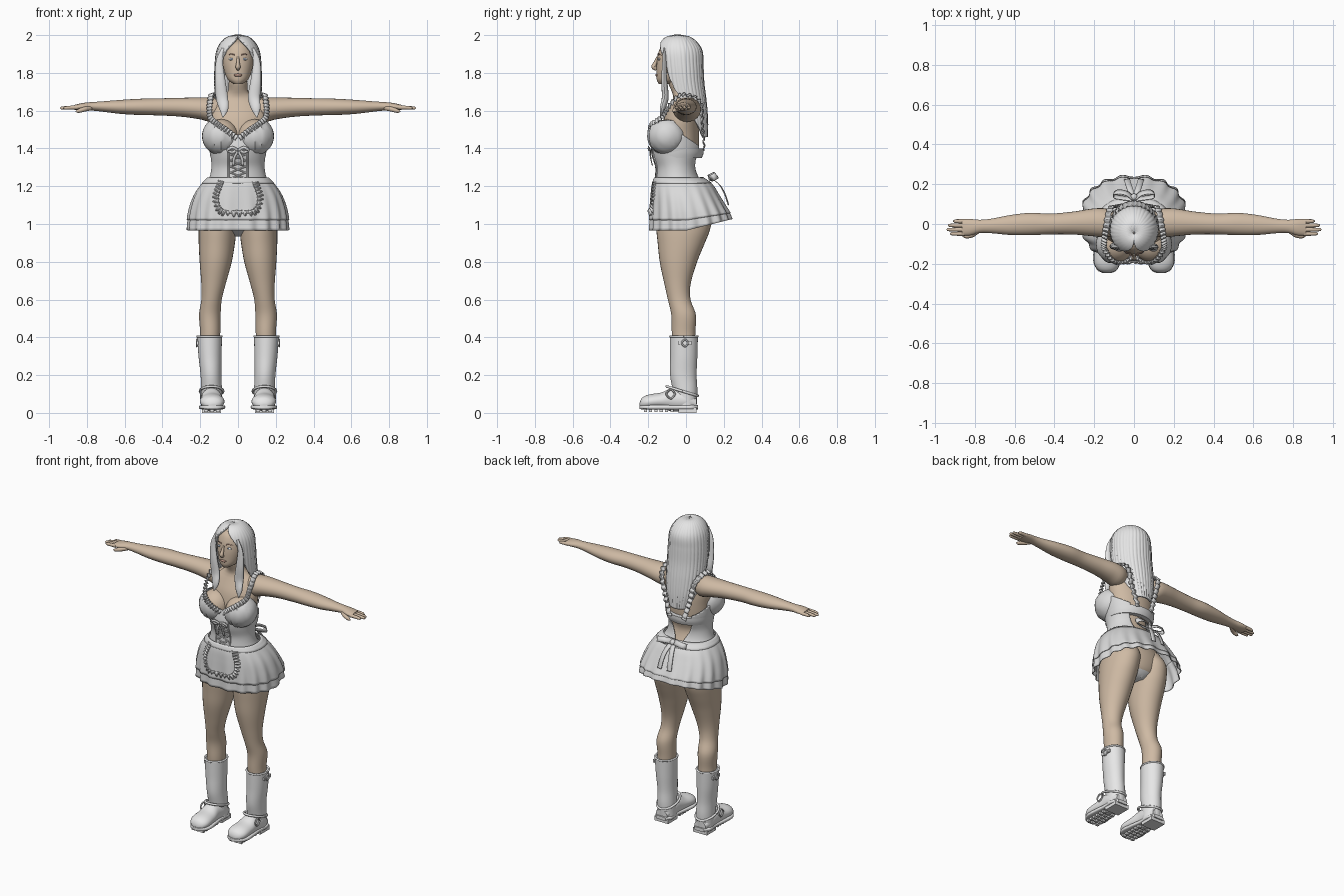
import bpy, bmesh, math
from math import cos, sin, pi
from mathutils import Vector

if "Cube" in bpy.data.objects:
    bpy.data.objects.remove(bpy.data.objects["Cube"])
built = []


def material(name, rgb):
    m = bpy.data.materials.new(name)
    m.use_nodes = True
    m.diffuse_color = (*rgb, 1)
    m.node_tree.nodes["Principled BSDF"].inputs["Base Color"].default_value = (*rgb, 1)
    return m


SKIN = material("skin", (.62, .49, .37))
CLOTH = material("cloth", (.7, .7, .7))
HAIRC = material("hair", (.78, .78, .78))
LEATHER = material("boot leather", (.8, .8, .8))
LIP = material("lips", (.45, .28, .22))
IRIS = material("iris", (.2, .27, .38))


# Shared builders
def finish(name, bm, mat, mirror=False, thick=0, cut=None):
    if cut:
        geom = bm.verts[:] + bm.edges[:] + bm.faces[:]
        bmesh.ops.bisect_plane(bm, geom=geom, plane_co=cut[0], plane_no=cut[1], clear_outer=True)
    bmesh.ops.recalc_face_normals(bm, faces=bm.faces)
    me = bpy.data.meshes.new(name)
    bm.to_mesh(me)
    bm.free()
    me.materials.append(mat)
    ob = bpy.data.objects.new(name, me)
    bpy.context.scene.collection.objects.link(ob)
    if thick:
        sol = ob.modifiers.new("thickness", 'SOLIDIFY')
        sol.thickness, sol.offset = thick, 0
    if mirror:
        ob.modifiers.new("mirror", 'MIRROR').use_mirror_merge = False
    built.append(ob)
    return ob


def grid(name, fn, nu, nv, mat, closed=False, cap=False, **opts):
    """Surface from fn(u, v), both running from 0 to 1."""
    bm = bmesh.new()
    cols = nu if closed else nu + 1
    rings = [[bm.verts.new(fn(i / nu, j / nv)) for i in range(cols)] for j in range(nv + 1)]
    for low, high in zip(rings, rings[1:]):
        for i in range(nu):
            k = (i + 1) % cols
            bm.faces.new((low[i], low[k], high[k], high[i]))
    if cap:
        bm.faces.new(rings[0])
        bm.faces.new(rings[-1])
    return finish(name, bm, mat, **opts)


def section(rows, h):
    """Smoothly interpolate the columns of rows at h (first column, ascending)."""
    last = len(rows) - 1
    i = 0
    while i < last - 1 and rows[i + 1][0] <= h:
        i += 1

    def slope(k):
        a, b = rows[max(k - 1, 0)], rows[min(k + 1, last)]
        return [(w - v) / (b[0] - a[0]) for v, w in zip(a[1:], b[1:])]
    p, q = rows[i], rows[i + 1]
    d = q[0] - p[0]
    t = (h - p[0]) / d
    s = t * t * (3 - 2 * t)
    return [v + (w - v) * s + d * (m * t * (1 - t) ** 2 - n * t * t * (1 - t))
            for v, w, m, n in zip(p[1:], q[1:], slope(i), slope(i + 1))]


def loft(name, rows, mat, axis='z', n=32, steps=28, sq=1, start=-pi / 2, ripple=(0, 0), **opts):
    """Elliptical rows (h, cu, cv, ru, rv[, gap angle]) along an axis."""
    gapped = len(rows[0]) > 5

    def fn(u, v):
        h = rows[0][0] + v * (rows[-1][0] - rows[0][0])
        cu, cv, ru, rv, *gap = section(rows, h)
        g = max(gap[0], 0) if gapped else 0
        a = start + g + u * 2 * (pi - g)
        k = 1 + ripple[0] * cos(ripple[1] * a)
        x = cu + max(ru, .002) * k * math.copysign(abs(cos(a)) ** sq, cos(a))
        y = cv + max(rv, .002) * k * math.copysign(abs(sin(a)) ** sq, sin(a))
        return {'z': (x, y, h), 'x': (h, x, y), 'y': (x, h, y)}[axis]
    return grid(name, fn, n, steps, mat, closed=not gapped, cap=not gapped, **opts)


def along(path, v):
    rows = [(i, *p) for i, p in enumerate(path)]
    end = len(path) - 1
    at = lambda t: section(rows, min(max(t, 0), end))
    here = at(v * end)
    tangent = Vector(at(v * end + .02)[:3]) - Vector(at(v * end - .02)[:3])
    return here, tangent.normalized()


def tube(name, path, mat, ref=(.1, 1, .2), n=10, flat=1, **opts):
    """Round or flattened tube through points (x, y, z, radius)."""
    def fn(u, v):
        p, tan = along(path, v)
        side = tan.cross(Vector(ref)).normalized()
        up = side.cross(tan)
        a = u * 2 * pi
        return Vector(p[:3]) + p[3] * (side * cos(a) + up * sin(a) * flat)
    return grid(name, fn, n, 6 * len(path), mat, closed=True, cap=True, **opts)


def ruffle(name, path, centre, width, mat, amp=0, waves=0, **opts):
    """Ribbon facing away from a centre, optionally wavy."""
    def fn(u, v):
        p, tan = along(path, v)
        p = Vector(p)
        out = (p - Vector(centre)).normalized()
        across = tan.cross(out).normalized()
        return p + across * width * (u - .5) + out * amp * sin(waves * 2 * pi * v)
    return grid(name, fn, 2, max(24, waves * 8), mat, thick=.004, **opts)


def blob(name, centre, radii, mat, **opts):
    bm = bmesh.new()
    bmesh.ops.create_uvsphere(bm, u_segments=32, v_segments=20, radius=1)
    for v in bm.verts:
        v.co = Vector(c + r * k for c, r, k in zip(centre, radii, v.co))
    return finish(name, bm, mat, **opts)


def box(name, centre, size, mat, **opts):
    bm = bmesh.new()
    bmesh.ops.create_cube(bm, size=1)
    for v in bm.verts:
        v.co = Vector(c + s * k for c, s, k in zip(centre, size, v.co))
    return finish(name, bm, mat, **opts)


# Body
torso = loft("torso", [(.935, 0, 0, .05, .06), (.98, 0, -.01, .15, .115), (1.08, 0, -.01, .2, .13),
    (1.18, 0, -.03, .165, .115), (1.29, 0, -.05, .125, .09), (1.38, 0, -.035, .135, .1),
    (1.48, 0, -.03, .145, .1), (1.56, 0, -.025, .155, .09), (1.63, 0, -.015, .135, .068),
    (1.67, 0, -.015, .085, .052), (1.7, 0, -.025, .054, .05), (1.75, 0, -.045, .049, .05),
    (1.8, 0, -.05, .045, .045)], SKIN, steps=50)
torso.data.materials.append(CLOTH)
for f in torso.data.polygons:
    f.material_index = int(f.center.z < .97)
loft("legs", [(.36, .15, -.01, .053, .06), (.42, .147, -.013, .053, .062), (.52, .149, -.013, .057, .065),
    (.6, .14, -.036, .054, .06), (.68, .13, -.045, .064, .069), (.8, .118, -.04, .085, .099),
    (.9, .112, -.025, .096, .125), (.97, .108, -.015, .1, .142), (1.05, .1, -.01, .1, .148),
    (1.12, .09, -.02, .08, .12)], SKIN, steps=44, mirror=True)
loft("arms", [(.08, 0, 1.61, .05, .05), (.14, .005, 1.605, .072, .065), (.2, .008, 1.612, .07, .058),
    (.3, .005, 1.618, .058, .05), (.42, 0, 1.62, .052, .045), (.52, 0, 1.62, .056, .043),
    (.62, -.005, 1.62, .05, .037), (.72, -.01, 1.622, .036, .027), (.78, -.012, 1.623, .033, .022),
    (.82, -.016, 1.621, .041, .02), (.865, -.017, 1.617, .041, .014)], SKIN, axis='x', n=24, steps=44, mirror=True)
for finger, y, tip in (("index", -.049, .925), ("middle", -.028, .942), ("ring", -.007, .935), ("little", .014, .91)):
    tube(finger + "_fingers", [(.85, y, 1.617, .011), (.89, y, 1.616, .01), (tip - .01, y, 1.614, .008),
         (tip, y, 1.613, .002)], SKIN, mirror=True)
tube("thumbs", [(.78, -.03, 1.615, .014), (.815, -.055, 1.607, .013), (.845, -.062, 1.598, .01),
     (.86, -.063, 1.595, .002)], SKIN, ref=(0, .1, 1), mirror=True)
blob("breasts", (.088, -.098, 1.463), (.091, .094, .092), SKIN, mirror=True)

# Head and face
loft("head", [(1.74, 0, -.11, .022, .033), (1.76, 0, -.096, .05, .058), (1.8, 0, -.08, .07, .076),
    (1.86, 0, -.065, .082, .089), (1.92, 0, -.052, .08, .09), (1.96, 0, -.045, .06, .07),
    (1.985, 0, -.045, .01, .01)], SKIN)
tube("nose", [(0, -.15, 1.885, .006), (0, -.162, 1.855, .009), (0, -.17, 1.832, .013),
     (0, -.155, 1.818, .008)], SKIN, ref=(1, 0, 0))
blob("lips", (0, -.153, 1.788), (.022, .009, .008), LIP)
blob("eyes", (.034, -.141, 1.873), (.016, .007, .007), HAIRC, mirror=True)
blob("irises", (.034, -.146, 1.873), (.006, .004, .006), IRIS, mirror=True)
tube("eyebrows", [(.016, -.148, 1.894, .003), (.034, -.146, 1.9, .003), (.056, -.13, 1.894, .001)], LIP, mirror=True)

# Hair: shell open at the face, with two front locks
loft("hair", [(1.46, 0, .04, .07, .07, 2.3), (1.55, 0, .025, .1, .085, 1.8), (1.65, 0, 0, .115, .102, 1.4),
    (1.75, 0, -.02, .118, .11, 1.05), (1.85, 0, -.03, .116, .115, .85), (1.92, 0, -.035, .106, .114, .6),
    (1.965, 0, -.04, .08, .088, .25), (1.99, 0, -.042, .045, .05, 0), (1.998, 0, -.045, .005, .005, 0)],
    HAIRC, n=120, steps=54, ripple=(.014, 34), thick=.013)
for side, tip in ((1, .1), (-1, .08)):
    tube("left_lock" if side > 0 else "right_lock", [(side * .075, -.115, 1.93, .012), (side * .098, -.115, 1.86, .019),
         (side * .095, -.115, 1.76, .028), (side * .085, -.11, 1.67, .032), (side * (tip - .005), -.125, 1.61, .024),
         (side * tip, -.135, 1.565, .003)], HAIRC, flat=.55, n=14)

# Bodice with open back
BODICE = [(1.2, 0, -.03, .175, .135, .1), (1.24, 0, -.045, .15, .115, .2), (1.3, 0, -.05, .138, .107, .45),
          (1.36, 0, -.05, .142, .125, .6), (1.4, 0, -.045, .15, .135, .6), (1.47, 0, -.04, .157, .125, .6)]
loft("bodice", BODICE, CLOTH, n=64, start=pi / 2, thick=.006, cut=((0, 0, 1.46), (0, .68, 1)))
loft("back_band", [(1.35, 0, -.046, .144, .13), (1.375, 0, -.044, .149, .137), (1.4, 0, -.042, .152, .136)],
     CLOTH, n=64, steps=6)
cups = blob("cups", (.09, -.1, 1.465), (.098, .1, .098), CLOTH, mirror=True, thick=.005,
            cut=((0, 0, 1.455), (-.55, 0, .83)))
for v in cups.data.vertices:
    v.co.y -= .004 * sin(v.co.x * 220)
ruffle("neckline_straps", [(.008, -.168, 1.455), (.06, -.194, 1.495), (.11, -.18, 1.53), (.147, -.128, 1.565),
       (.15, -.088, 1.625), (.14, -.02, 1.685), (.12, .078, 1.645), (.09, .088, 1.52), (.05, .097, 1.39)],
       (.08, -.03, 1.5), .03, CLOTH, amp=.006, waves=30, mirror=True)


def front_y(z):
    cx, cy, rx, ry, gap = section(BODICE, z)
    return cy - ry - .006


for k in range(5):
    z = 1.24 + .032 * k
    tube("lacing", [(s * .04, front_y(z + .016 * (1 + s)) + .004, z + .016 * (1 + s), .004) for s in (-1, 0, 1)],
         CLOTH, mirror=True)
tube("lacing_edges", [(.05, front_y(z) + .01, z, .005) for z in (1.23, 1.3, 1.36, 1.42)], CLOTH, mirror=True)
ruffle("front_bow", [(0, -.19, 1.39), (.03, -.2, 1.405), (.055, -.194, 1.39), (.03, -.186, 1.38), (0, -.19, 1.39),
       (.02, -.187, 1.35), (.025, -.178, 1.31)], (.03, -.1, 1.39), .014, CLOTH, mirror=True)

# Pleated skirt in two layers, apron over it
SKIRT = [(.965, 0, .025, .262, .216), (1.02, 0, .02, .258, .208), (1.08, 0, .01, .249, .194),
         (1.15, 0, -.005, .226, .175), (1.21, 0, -.02, .188, .154), (1.245, 0, -.038, .154, .124)]


def skirt_point(a, h, grow=0):
    cx, cy, rx, ry = section(SKIRT, h)
    t = (1.245 - h) / .28
    k = 1 + grow + .03 * t * cos(18 * a)
    x = cx + rx * k * math.copysign(abs(cos(a)) ** .85, cos(a))
    y = cy + ry * k * math.copysign(abs(sin(a)) ** .85, sin(a))
    return Vector((x, y, h + .06 * t * t * max(0, y / .24)))


def apron_point(s, v, grow=.03):
    return skirt_point(-pi / 2 + .45 * s, 1.24 - v * .185 * (1 - .3 * s ** 4), grow)


grid("skirt", lambda u, v: skirt_point(u * 2 * pi, 1.245 - .225 * v, .02), 180, 16, CLOTH, closed=True, thick=.005)
grid("underskirt", lambda u, v: skirt_point(u * 2 * pi + .1, 1.12 - .155 * v), 180, 10, CLOTH, closed=True, thick=.005)
grid("apron", lambda u, v: apron_point(2 * u - 1, v), 30, 16, CLOTH, thick=.006)
edge = [(-1, .1), (-1, .4), (-1, .75), (-.85, .97), (-.5, 1), (0, 1), (.5, 1), (.85, .97), (1, .75), (1, .4), (1, .1)]
ruffle("apron_frill", [apron_point(s, v, .04) for s, v in edge], (0, 0, 1.12), .035, CLOTH, amp=.005, waves=26)
grid("waistband", lambda u, v: skirt_point(u * 2 * pi, 1.245 - .03 * v, .035), 64, 3, CLOTH, closed=True, thick=.006)

# Bow at the back of the waist
ruffle("back_bow_loops", [(0, .125, 1.245), (.04, .155, 1.26), (.09, .16, 1.255), (.1, .14, 1.245), (.05, .13, 1.24),
       (0, .125, 1.245)], (.05, .145, 1.25), .035, CLOTH, mirror=True)
ruffle("back_bow_tails", [(.005, .13, 1.245), (.02, .175, 1.21), (.03, .205, 1.16), (.035, .225, 1.1)],
       (0, 0, 1.1), .03, CLOTH, mirror=True)
blob("back_bow_knot", (0, .135, 1.245), (.018, .018, .018), CLOTH)

# Boots
loft("boot_shafts", [(.03, .138, 0, .056, .056), (.12, .14, -.005, .055, .065), (.2, .143, -.014, .055, .07),
    (.3, .148, -.012, .061, .072), (.405, .151, -.011, .066, .074)], LEATHER, mirror=True)
tube("boot_rims", [(.151 + .064 * cos(k * pi / 8), -.011 + .072 * sin(k * pi / 8), .405, .006) for k in range(17)],
     LEATHER, ref=(0, 0, 1), mirror=True)
loft("boot_feet", [(-.245, .135, .045, .015, .01), (-.235, .135, .05, .042, .028), (-.2, .136, .058, .063, .038),
    (-.13, .138, .064, .062, .044), (-.07, .14, .07, .056, .062), (0, .14, .065, .055, .055),
    (.055, .14, .05, .04, .03)], LEATHER, axis='y', steps=32, mirror=True)
loft("boot_soles", [(-.247, .135, .03, .02, .01), (-.235, .135, .03, .046, .011), (-.19, .136, .03, .068, .012),
    (-.12, .138, .03, .064, .012), (-.04, .14, .03, .055, .012), (.03, .14, .03, .057, .012),
    (.063, .14, .03, .035, .011)], LEATHER, axis='y', sq=.45, steps=32, mirror=True)
box("boot_heels", (.14, .008, .014), (.1, .095, .028), LEATHER, mirror=True)
for k in range(6):
    for x in (.105, .137, .169):
        box("sole_lugs", (x, -.215 + .028 * k, .014), (.022, .016, .02), LEATHER, mirror=True)
tube("ankle_straps", [(.14 + .061 * cos(k * pi / 8), -.02 + .082 * sin(k * pi / 8), .115 - .025 * sin(k * pi / 8), .007)
     for k in range(17)], LEATHER, ref=(0, .3, 1), mirror=True)
for name, x, y, z, r in (("ankle_buckles", .198, -.08, .1, .024), ("top_buckles", .218, -.005, .37, .018)):
    tube(name, [(x, y + r * cos(k * pi / 2), z + r * sin(k * pi / 2), .005) for k in range(5)],
         LEATHER, ref=(1, 0, 0), n=6, mirror=True)
box("top_straps", (.214, -.005, .37), (.01, .07, .02), LEATHER, mirror=True)

# Smooth shading with sharp edges kept
bpy.ops.object.select_all(action='DESELECT')
for ob in built:
    ob.select_set(True)
bpy.context.view_layer.objects.active = built[0]
bpy.ops.object.shade_smooth_by_angle(angle=math.radians(40))
